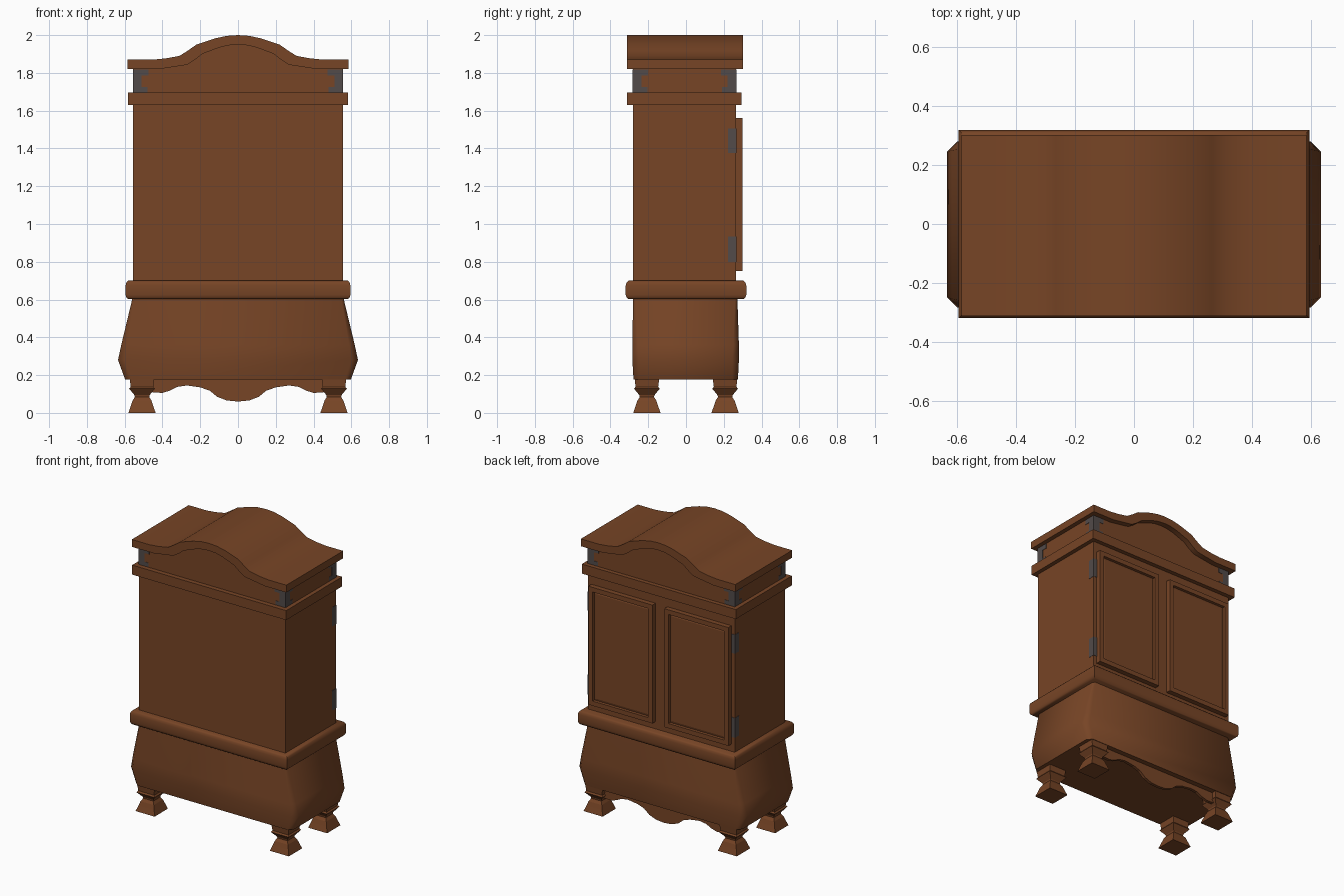
import bpy, bmesh, math

if "Cube" in bpy.data.objects:
    bpy.data.objects.remove(bpy.data.objects["Cube"])


def material(name, col):
    m = bpy.data.materials.new(name)
    m.diffuse_color = (*col, 1)
    m.use_nodes = True
    m.node_tree.nodes["Principled BSDF"].inputs["Base Color"].default_value = m.diffuse_color
    return m


WOOD = material("warm brown wood", (0.185, 0.059, 0.019))
METAL = material("grey iron", (0.085, 0.07, 0.068))


def finish(bm, name, mat=WOOD, smooth=None):
    bmesh.ops.recalc_face_normals(bm, faces=bm.faces)
    me = bpy.data.meshes.new(name)
    bm.to_mesh(me)
    bm.free()
    me.materials.append(mat)
    if smooth:
        me.shade_smooth()
        me.set_sharp_from_angle(angle=math.radians(smooth))
    ob = bpy.data.objects.new(name, me)
    bpy.context.collection.objects.link(ob)
    return ob


def loft(name, rings, mat=WOOD, smooth=None):
    """Skin a stack of rings of 3D points and cap both ends."""
    bm = bmesh.new()
    vs = [[bm.verts.new(p) for p in r] for r in rings]
    n = len(vs[0])
    for a, b in zip(vs, vs[1:]):
        for i in range(n):
            j = (i + 1) % n
            bm.faces.new((a[i], a[j], b[j], b[i]))
    bm.faces.new(vs[0])
    bm.faces.new(vs[-1])
    return finish(bm, name, mat, smooth)


def rect(hx, y0, y1, z, cx=0):
    return [(cx - hx, y0, z), (cx + hx, y0, z), (cx + hx, y1, z), (cx - hx, y1, z)]


def chamfered(hx, y0, y1, z, c):
    return [(-hx + c, y0, z), (hx - c, y0, z), (hx, y0 + c, z), (hx, y1 - c, z),
            (hx - c, y1, z), (-hx + c, y1, z), (-hx, y1 - c, z), (-hx, y0 + c, z)]


def prism(name, pts, y0, y1, smooth=None):
    """Extrude an x-z outline along y."""
    return loft(name, [[(x, y, z) for x, z in pts] for y in (y0, y1)], smooth=smooth)


def mirrored(half):
    """Right half outline (from centre outwards) -> full outline, left to right."""
    return [(-x, z) for x, z in reversed(half) if x > 0] + half


# arched outlines of the pediment, upper and lower
upper = mirrored([(0, 2.0), (0.06, 1.996), (0.12, 1.983), (0.22, 1.95), (0.265, 1.918),
                  (0.31, 1.89), (0.38, 1.877), (0.45, 1.87), (0.585, 1.87)])
under = [(0, 1.95), (0.05, 1.946), (0.1, 1.934), (0.19, 1.9), (0.23, 1.868),
         (0.27, 1.843), (0.34, 1.832), (0.42, 1.82)]

# cabinet body with arched top
prism("cabinet_body", mirrored(under + [(0.555, 1.82)]) + [(0.555, 0.69), (-0.555, 0.69)],
      -0.28, 0.265)
# curved crown slab
prism("crown", upper + mirrored(under + [(0.585, 1.82)])[::-1], -0.313, 0.302, smooth=30)
# cornice moulding
loft("cornice", [rect(0.583, -0.312, 0.294, z) for z in (1.63, 1.695)])
# rounded waist moulding
loft("waist_moulding", [rect(0.595 - d, -0.319 + d, 0.319 - d, z) for d, z in
     ((0.014, 0.602), (0.004, 0.611), (0, 0.625), (0, 0.675), (0.004, 0.69), (0.014, 0.7))],
     smooth=50)
# bulging base
loft("bulging_base", [chamfered(0.598, -0.278, 0.275, 0.178, 0.03),
                      chamfered(0.635, -0.284, 0.28, 0.28, 0.035),
                      chamfered(0.618, -0.284, 0.28, 0.36, 0.03),
                      chamfered(0.558, -0.28, 0.272, 0.61, 0.012)], smooth=50)
# scalloped apron under the door side
prism("apron", mirrored([(0, 0.06), (0.06, 0.066), (0.11, 0.085), (0.15, 0.118), (0.2, 0.135),
                         (0.27, 0.145), (0.32, 0.138), (0.36, 0.118), (0.4, 0.106),
                         (0.45, 0.108), (0.5, 0.125)]) + [(0.5, 0.185), (-0.5, 0.185)],
      0.22, 0.24)


def door(name, sx):
    x0, x1 = sorted((sx * 0.045, sx * 0.53))
    bm = bmesh.new()
    b = bmesh.ops.create_cube(bm, size=1)["verts"]
    for v in b:
        v.co = ((x0 + x1) / 2 + v.co.x * (x1 - x0), 0.281 + v.co.y * 0.036, 1.155 + v.co.z * 0.81)
    bm.normal_update()
    face = max(bm.faces, key=lambda f: f.normal.y)
    # frame, stepped recess and flat panel
    bmesh.ops.inset_individual(bm, faces=[face], thickness=0.045, depth=0)
    bmesh.ops.inset_individual(bm, faces=[face], thickness=0.002, depth=-0.018)
    bmesh.ops.inset_individual(bm, faces=[face], thickness=0.02, depth=0.004)
    finish(bm, name)


def corner_plate(name, sx, cy, sy, a, b, z0, z1):
    """Thin L-shaped metal wrap round a vertical body corner."""
    t = 0.002
    l = [(t, t), (-a, t), (-a, -t), (-t, -t), (-t, -b), (t, -b)]
    loft(name, [[(sx * (0.555 + x), cy + sy * y, z) for x, y in l] for z in (z0, z1)], METAL)


for sx, side in ((-1, "left"), (1, "right")):
    door(side + "_door", sx)
    # hinges
    for z0, z1, h in ((0.80, 0.935, "lower"), (1.375, 1.505, "upper")):
        corner_plate(f"{side}_{h}_hinge", sx, 0.265, 1, 0.025, 0.042, z0, z1)
    for sy, end in ((-1, "front"), (1, "back")):
        # square turned feet
        rings = []
        for h, z in ((0.072, 0), (0.06, 0.035), (0.05, 0.065), (0.038, 0.084),
                     (0.04, 0.094), (0.068, 0.128), (0.06, 0.138), (0.065, 0.182)):
            rings.append(rect(h, sy * 0.207 - h, sy * 0.207 + h, z, sx * 0.508))
        loft(f"{end}_{side}_foot", rings)
        # frieze corner brackets
        cy = 0.265 if sy > 0 else -0.28
        for w, z0, z1, k in ((0.075, 1.697, 1.725, "low"), (0.045, 1.725, 1.785, "middle"),
                             (0.08, 1.785, 1.819, "high")):
            corner_plate(f"{end}_{side}_bracket_{k}", sx, cy, sy, w, w, z0, z1)
